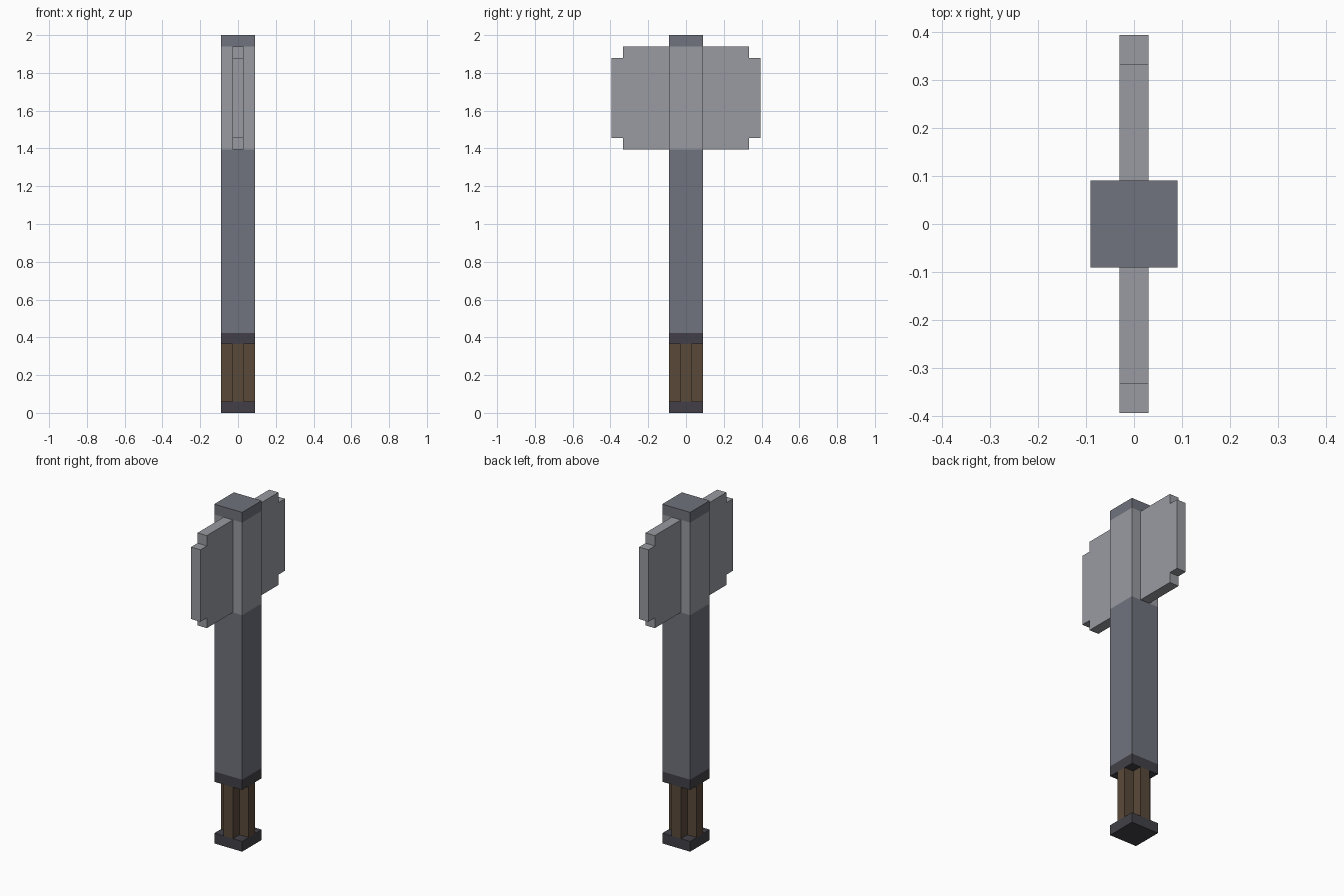
import bpy
import bmesh
from mathutils import Vector

if "Cube" in bpy.data.objects:
    bpy.data.objects.remove(bpy.data.objects["Cube"], do_unlink=True)

U = 2 / 33          # one block unit: the axe is 33 units tall
W = 1.5             # half width of the shaft
T = 0.5             # half thickness of blades and grip ribs


def make_material(name, rgb):
    """Flat material from 0-255 sRGB values, stored as linear."""
    lin = [((c / 255 + 0.055) / 1.055) ** 2.4 for c in rgb] + [1.0]
    mat = bpy.data.materials.new(name)
    mat.use_nodes = True
    mat.diffuse_color = lin
    bsdf = next(n for n in mat.node_tree.nodes if n.type == 'BSDF_PRINCIPLED')
    bsdf.inputs["Base Color"].default_value = lin
    bsdf.inputs["Roughness"].default_value = 0.8
    return mat


steel = make_material("light steel", (152, 155, 161))
iron = make_material("grey iron", (112, 115, 125))
dark = make_material("dark iron", (66, 64, 71))
wood = make_material("brown wood", (90, 74, 58))


def prism(name, outline, depth, mat):
    """Extrude a closed outline of 3D points (in units) along depth."""
    bm = bmesh.new()
    face = bm.faces.new([bm.verts.new(Vector(p) * U) for p in outline])
    ext = bmesh.ops.extrude_face_region(bm, geom=[face])["geom"]
    moved = [v for v in ext if isinstance(v, bmesh.types.BMVert)]
    bmesh.ops.translate(bm, verts=moved, vec=Vector(depth) * U)
    bmesh.ops.recalc_face_normals(bm, faces=bm.faces)
    mesh = bpy.data.meshes.new(name)
    bm.to_mesh(mesh)
    bm.free()
    mesh.materials.append(mat)
    obj = bpy.data.objects.new(name, mesh)
    bpy.context.collection.objects.link(obj)
    return obj


# Square sections stacked along the handle: name, bottom, top, colour
for name, z0, z1, mat in [("pommel", 0, 1, dark),
                          ("collar", 6, 7, dark),
                          ("shaft", 7, 23, iron),
                          ("head_block", 23, 32, steel),
                          ("top_cap", 32, 33, iron)]:
    square = [(-W, -W, z0), (W, -W, z0), (W, W, z0), (-W, W, z0)]
    prism(name, square, (0, 0, z1 - z0), mat)

# Grip with a plus-shaped cross-section
plus = [(T, -W), (T, -T), (W, -T), (W, T), (T, T), (T, W),
        (-T, W), (-T, T), (-W, T), (-W, -T), (-T, -T), (-T, -W)]
prism("grip", [(x, y, 1) for x, y in plus], (0, 0, 5), wood)

# Two blades with stepped corners
blade = [(W, 23), (5.5, 23), (5.5, 24), (6.5, 24),
         (6.5, 31), (5.5, 31), (5.5, 32), (W, 32)]
for name, side in (("front_blade", -1), ("back_blade", 1)):
    prism(name, [(-T, side * y, z) for y, z in blade], (2 * T, 0, 0), steel)
